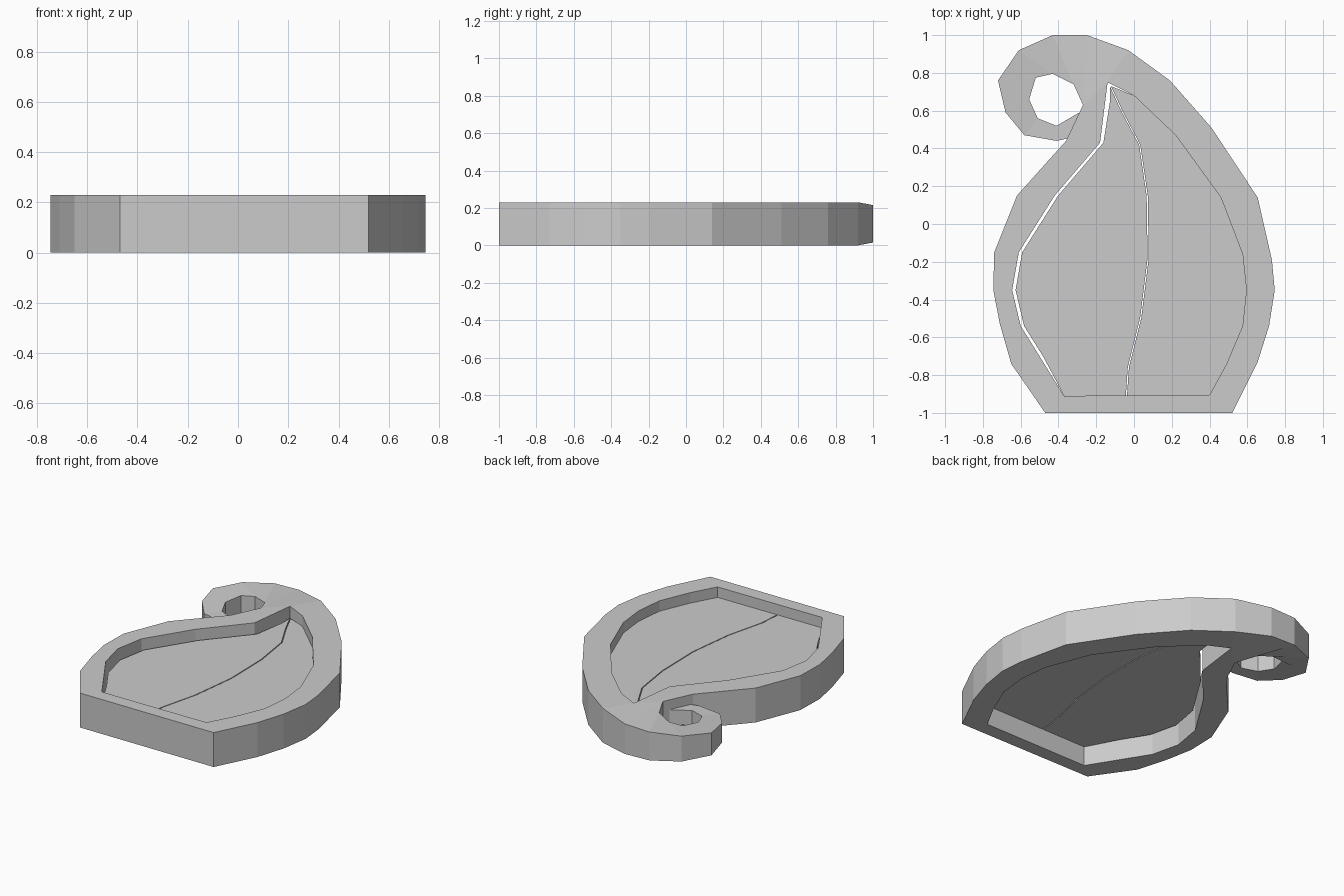
import bpy
import bmesh

cube = bpy.data.objects.get("Cube")
if cube:
    bpy.data.objects.remove(cube)

grey = bpy.data.materials.new("plain_grey")
grey.use_nodes = True
COLOUR = (0.6, 0.6, 0.6, 1)
grey.diffuse_color = COLOUR
grey.node_tree.nodes["Principled BSDF"].inputs["Base Color"].default_value = COLOUR

HEIGHT = 0.23


def finish(name, bm):
    bmesh.ops.recalc_face_normals(bm, faces=bm.faces[:])
    mesh = bpy.data.meshes.new(name)
    bm.to_mesh(mesh)
    bm.free()
    mesh.materials.append(grey)
    obj = bpy.data.objects.new(name, mesh)
    bpy.context.collection.objects.link(obj)
    return obj


def band(name, outer, inner, insets):
    """Solid ribbon between two paths; each rung is thinned by its inset."""
    bm = bmesh.new()
    verts = {}

    def vert(p, z, side):
        if (p, side) not in verts:
            verts[p, side] = bm.verts.new((*p, z))
        return verts[p, side]

    rungs = []
    for o, i, d in zip(outer, inner, insets):
        rungs.append([vert(o, HEIGHT - d, 1), vert(i, HEIGHT - d, 1),
                      vert(i, d, 0), vert(o, d, 0)])
    for a, b in zip(rungs, rungs[1:]):
        for j in (0, 2):
            bm.faces.new((a[j], a[j + 1], b[j + 1], b[j]))
    # Walls on both sides and a cap at the thin end
    for a, b in zip(rungs, rungs[1:]):
        bm.faces.new((a[1], a[2], b[2], b[1]))
        bm.faces.new((a[3], a[0], b[0], b[3]))
    bm.faces.new(rungs[-1])
    return finish(name, bm)


def panel(name, outline, bottom, top):
    """Flat plate cut from an outline."""
    bm = bmesh.new()
    face = bm.faces.new([bm.verts.new((x, y, bottom)) for x, y in outline])
    up = bmesh.ops.extrude_face_region(bm, geom=[face], use_keep_orig=True)["geom"]
    bmesh.ops.translate(bm, vec=(0, 0, top - bottom),
                        verts=[g for g in up if isinstance(g, bmesh.types.BMVert)])
    return finish(name, bm)


# Paths of the rim: left side downward, right side upward, then the curl
apex = (-0.14, 0.75)
left_out = [(-0.27, 0.63), (-0.36, 0.44), (-0.62, 0.15), (-0.74, -0.15),
            (-0.745, -0.35), (-0.71, -0.53), (-0.65, -0.74), (-0.47, -1)]
left_in = [apex, (-0.18, 0.43), (-0.42, 0.15), (-0.61, -0.15),
           (-0.645, -0.35), (-0.6, -0.54), (-0.5, -0.7), (-0.37, -0.91)]
right_out = [(0.52, -1), (0.655, -0.73), (0.715, -0.54), (0.745, -0.35),
             (0.73, -0.19), (0.655, 0.14), (0.41, 0.51), (0.19, 0.76), (-0.03, 0.92)]
right_in = [(0.4, -0.905), (0.49, -0.74), (0.575, -0.54), (0.595, -0.35),
            (0.575, -0.16), (0.46, 0.14), (0.22, 0.47), (0, 0.68), apex]
curl_out = [(-0.25, 1), (-0.43, 1), (-0.61, 0.92), (-0.72, 0.76),
            (-0.68, 0.59), (-0.58, 0.47), (-0.41, 0.44), (-0.34, 0.455)]
curl_in = [(-0.27, 0.63), (-0.32, 0.74), (-0.43, 0.795), (-0.52, 0.775),
           (-0.555, 0.66), (-0.51, 0.56), (-0.41, 0.52), (-0.29, 0.59)]

# Rim with the tapering curl
flat = [0] * (len(left_out) + len(right_out))
taper = [0.015, 0.02, 0.03, 0.04, 0.05, 0.06, 0.065, 0.065]
band("curled_rim", left_out + right_out + curl_out,
     left_in + right_in + curl_in, flat + taper)

# Two recessed panels parted by a narrow seam, with a slit along the left rim
seam = [(-0.125, 0.73), (-0.06, 0.59), (0.03, 0.42), (0.07, 0.15),
        (0.075, -0.18), (0.035, -0.5), (-0.03, -0.76), (-0.04, -0.908)]
GAP = 0.003
slit_edge = [(x + 0.018, y) for x, y in left_in[:-1]] + left_in[-1:]
seam_left = [(x - GAP, y) for x, y in seam]
seam_right = [(x + GAP, y) for x, y in seam]
panel("left_panel", slit_edge[1:] + seam_left[::-1] + [(-0.127, 0.65)], 0.13, 0.16)
panel("right_panel", right_in[:-1] + seam_right, 0.13, 0.16)
